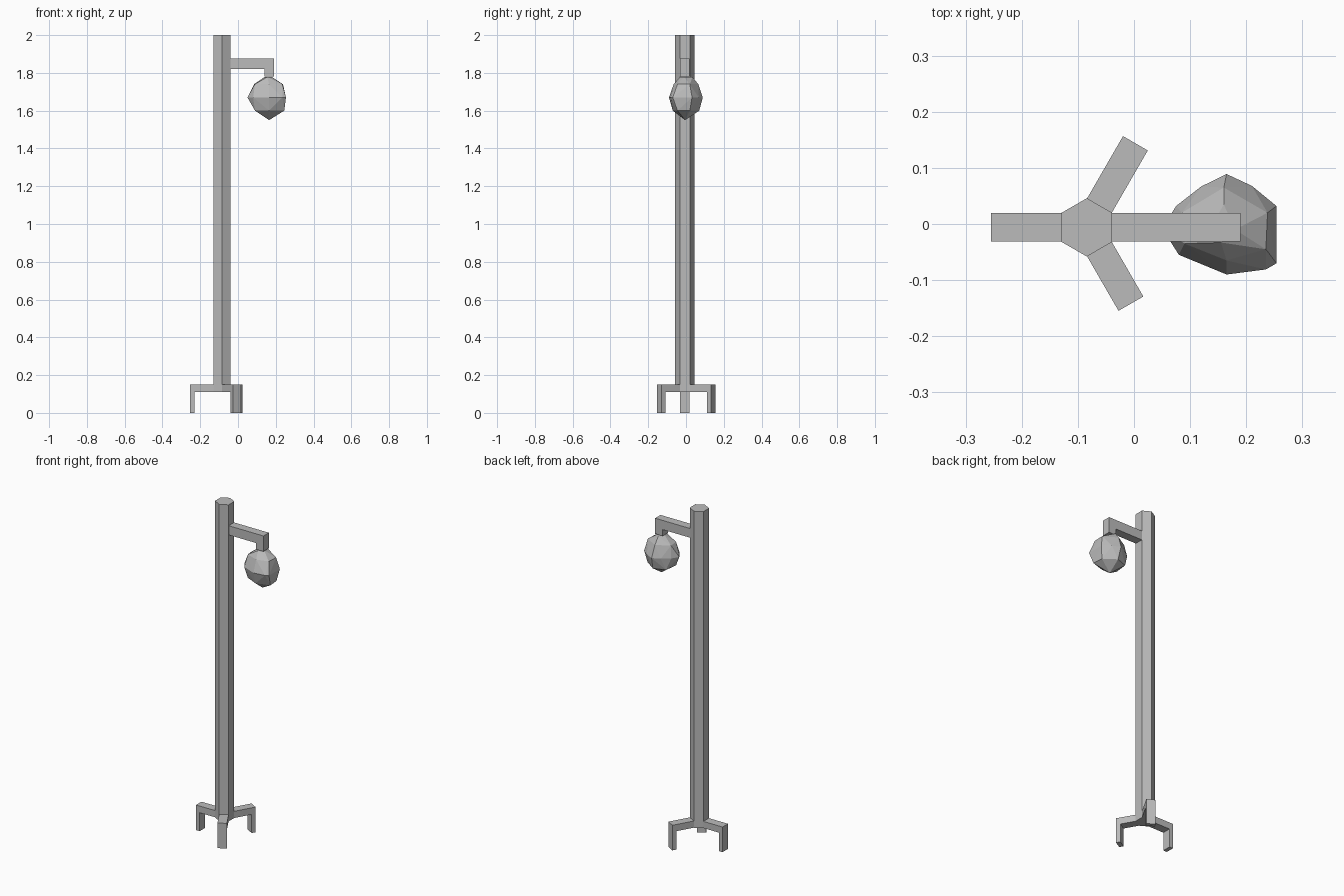
import bpy, bmesh, math
from mathutils import Matrix

if "Cube" in bpy.data.objects:
    bpy.data.objects.remove(bpy.data.objects["Cube"])

POLE_X, POLE_Y = -0.084, -0.006   # pole axis
APOTHEM = 0.045                   # pole axis to flat side
BAR = 0.051                       # width of legs and arm

grey = bpy.data.materials.new("plain grey")
grey.diffuse_color = (0.5, 0.5, 0.5, 1)
grey.use_nodes = True
grey.node_tree.nodes["Principled BSDF"].inputs["Base Color"].default_value = grey.diffuse_color


def finish(name, bm):
    bmesh.ops.recalc_face_normals(bm, faces=bm.faces[:])
    mesh = bpy.data.meshes.new(name)
    bm.to_mesh(mesh)
    bm.free()
    mesh.materials.append(grey)
    obj = bpy.data.objects.new(name, mesh)
    bpy.context.collection.objects.link(obj)
    return obj


def bent_bar(name, profile, degrees):
    """Extrude a (radius, z) outline sideways and turn it around the pole."""
    bm = bmesh.new()
    face = bm.faces.new([bm.verts.new((r, -BAR / 2, z)) for r, z in profile])
    ext = bmesh.ops.extrude_face_region(bm, geom=[face])
    verts = [v for v in ext["geom"] if isinstance(v, bmesh.types.BMVert)]
    bmesh.ops.translate(bm, verts=verts, vec=(0, BAR, 0))
    turn = Matrix.Rotation(math.radians(degrees), 4, 'Z')
    bmesh.ops.transform(bm, verts=bm.verts[:],
                        matrix=Matrix.Translation((POLE_X, POLE_Y, 0)) @ turn)
    return finish(name, bm)


# Six-sided pole with flat sides facing the arm and the legs
bm = bmesh.new()
radius = APOTHEM / math.cos(math.pi / 6)
bmesh.ops.create_cone(bm, cap_ends=True, segments=6, radius1=radius,
                      radius2=radius, depth=1.89)
if any(abs(v.co.x) > APOTHEM + 0.002 for v in bm.verts):
    bmesh.ops.rotate(bm, verts=bm.verts[:], cent=(0, 0, 0),
                     matrix=Matrix.Rotation(math.pi / 6, 3, 'Z'))
bmesh.ops.translate(bm, verts=bm.verts[:], vec=(POLE_X, POLE_Y, 1.055))
finish("pole", bm)

# Three bent legs
for i, (angle, reach) in enumerate([(180, 0.171), (60, 0.173), (-60, 0.157)]):
    bent_bar(f"leg_{i + 1}", [(APOTHEM, 0.15), (APOTHEM, 0.11),
                              (reach - 0.024, 0.11), (reach - 0.024, 0),
                              (reach, 0), (reach, 0.15)], angle)

# Arm with a short hanger
bent_bar("arm", [(APOTHEM, 1.875), (APOTHEM, 1.82), (0.224, 1.82),
                 (0.224, 1.782), (0.274, 1.782), (0.274, 1.875)], 0)

# Rough faceted lantern hanging under the arm, as a hull over uneven rings
rings = [
    (1.55, [(0.165, -0.005)]),
    (1.60, [(0.24, 0.02), (0.245, -0.045), (0.165, -0.07),
            (0.09, -0.035), (0.10, 0.045), (0.17, 0.07)]),
    (1.67, [(0.254, 0.032), (0.254, -0.07), (0.235, -0.081), (0.165, -0.09),
            (0.08, -0.055), (0.05, -0.008), (0.075, 0.032),
            (0.12, 0.067), (0.165, 0.089), (0.21, 0.068)]),
    (1.74, [(0.238, 0.02), (0.235, -0.045), (0.165, -0.065),
            (0.09, -0.035), (0.085, 0.02), (0.16, 0.065)]),
    (1.778, [(0.18, -0.01), (0.155, -0.033), (0.14, 0.0), (0.16, 0.035)]),
]
bm = bmesh.new()
for z, points in rings:
    for x, y in points:
        bm.verts.new((x, y, z))
bmesh.ops.convex_hull(bm, input=bm.verts[:])
finish("lantern", bm)
